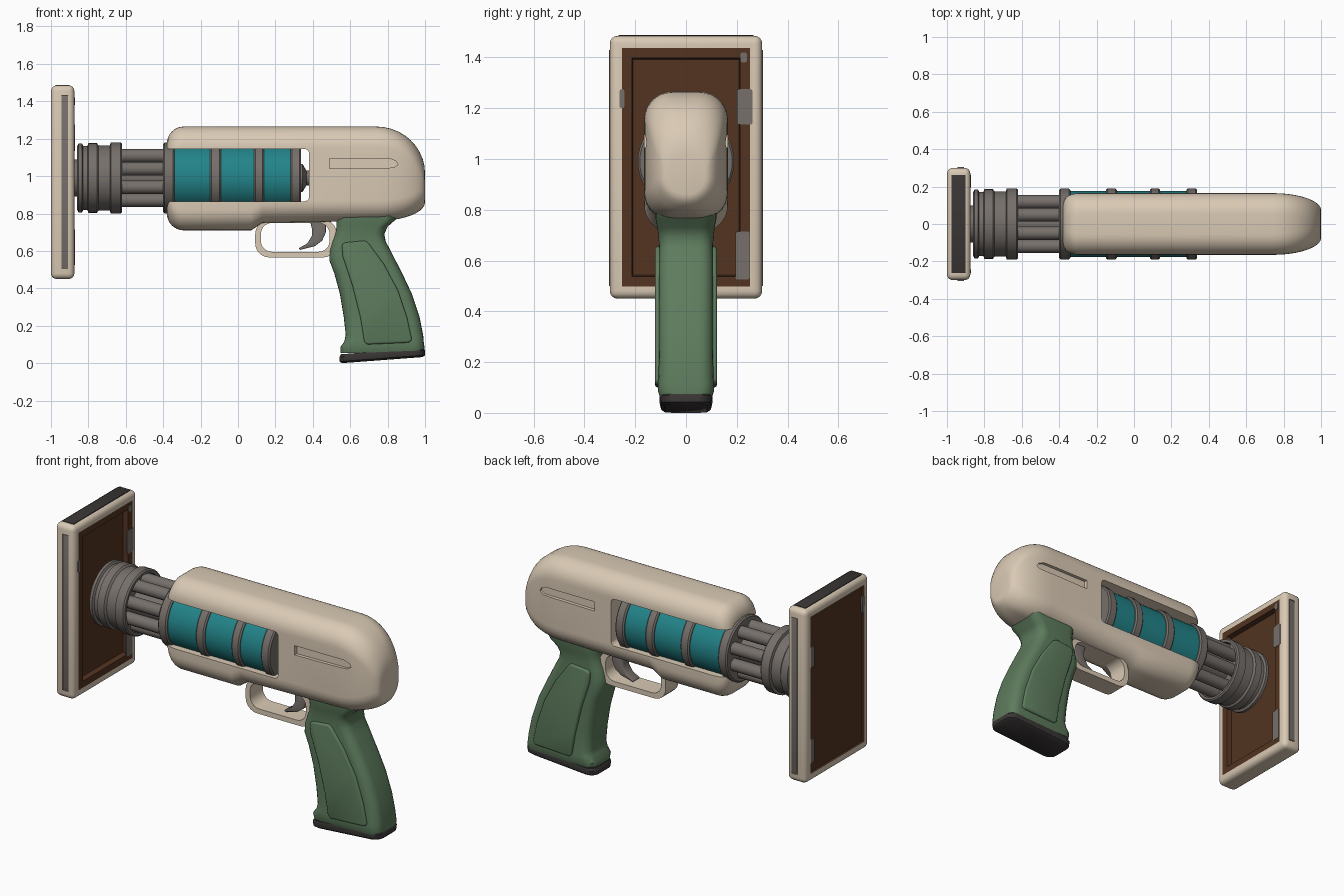
import bpy, bmesh
from math import sin, cos, pi, radians

if "Cube" in bpy.data.objects:
    bpy.data.objects.remove(bpy.data.objects["Cube"], do_unlink=True)


def material(name, rgb):
    m = bpy.data.materials.new(name)
    m.use_nodes = True
    m.diffuse_color = (*rgb, 1)
    m.node_tree.nodes["Principled BSDF"].inputs["Base Color"].default_value = (*rgb, 1)
    return m


CREAM = material("cream", (0.70, 0.59, 0.46))
METAL = material("grey_metal", (0.18, 0.16, 0.145))
TEAL = material("teal", (0.016, 0.23, 0.25))
GREEN = material("green", (0.11, 0.20, 0.11))
BROWN = material("brown", (0.085, 0.034, 0.015))
CHARCOAL = material("charcoal", (0.042, 0.036, 0.036))
AXIS_Z = 0.99


def finish(name, bm, mats, bevel=0):
    bmesh.ops.recalc_face_normals(bm, faces=bm.faces)
    mesh = bpy.data.meshes.new(name)
    bm.to_mesh(mesh)
    bm.free()
    ob = bpy.data.objects.new(name, mesh)
    bpy.context.collection.objects.link(ob)
    for m in mats:
        mesh.materials.append(m)
    if bevel:
        mod = ob.modifiers.new("bevel", 'BEVEL')
        mod.width, mod.segments, mod.limit_method = bevel, 3, 'ANGLE'
        mod.angle_limit = radians(40)
        apply(ob, mod)
    smooth(ob)
    return ob


def activate(ob):
    bpy.ops.object.select_all(action='DESELECT')
    ob.select_set(True)
    bpy.context.view_layer.objects.active = ob


def apply(ob, mod):
    activate(ob)
    bpy.ops.object.modifier_apply(modifier=mod.name)


def smooth(ob):
    activate(ob)
    bpy.ops.object.shade_smooth_by_angle(angle=radians(38))


def round_rect(u0, u1, v0, v1, r, n=5):
    pts = []
    corners = [(u1 - r, v1 - r), (u0 + r, v1 - r), (u0 + r, v0 + r), (u1 - r, v0 + r)]
    for q, (cu, cv) in enumerate(corners):
        for k in range(n + 1):
            a = (q + k / n) * pi / 2
            pts.append((cu + r * cos(a), cv + r * sin(a)))
    return pts


def loft(name, rings, mat, closed=False, bevel=0):
    bm = bmesh.new()
    loops = [[bm.verts.new(p) for p in ring] for ring in rings]
    pairs = list(zip(loops, loops[1:] + loops[:1] if closed else loops[1:]))
    for a, b in pairs:
        for i in range(len(a)):
            j = (i + 1) % len(a)
            bm.faces.new((a[i], a[j], b[j], b[i]))
    if not closed:
        bm.faces.new(loops[0])
        bm.faces.new(loops[-1])
    return finish(name, bm, [mat], bevel)


def prism(name, outline, y0, y1, mat, bevel=0):
    return loft(name, [[(x, y, z) for x, z in outline] for y in (y0, y1)], mat, bevel=bevel)


def turned(name, profile, mat, cy=0, cz=AXIS_Z, n=40):
    return loft(name, [[(x, cy + r * cos(2 * pi * k / n), cz + r * sin(2 * pi * k / n))
                        for k in range(n)] for x, r in profile], mat)


def ring_profile(x0, x1, r, c=0.008):
    return [(x0, r - c), (x0 + c, r), (x1 - c, r), (x1, r - c)]


def plate(name, x0, x1, y0, y1, z0, z1, mat):
    return loft(name, [[(x, y, z) for y, z in round_rect(y0, y1, z0, z1, 0.008, 2)]
                       for x in (x0, x1)], mat)


# Body shell: rounded sections swept along x, with domed ends
stations = []
for k in range(8, -1, -1):
    a = k / 8 * pi / 2
    s = 1 - cos(a)
    stations.append((-0.29 - 0.09 * sin(a), 0.71 + 0.09 * s, 1.265 - 0.09 * s, 0.165 - 0.05 * s))
stations += [(0.07, 0.71, 1.265, 0.165), (0.13, 0.75, 1.265, 0.165)]
for k in range(11):
    a = k / 10 * pi / 2
    s = 1 - cos(a)
    stations.append((0.74 + 0.26 * sin(a), 0.76 + 0.1 * s, 1.265 - 0.25 * s, 0.165 - 0.09 * s))
body = loft("body_shell", [[(x, y, z) for y, z in round_rect(-w, w, lo, hi, min(0.11, w * 0.95, (hi - lo) * 0.45), 8)]
                           for x, lo, hi, w in stations], CREAM)

# Side window and grooves cut out of the shell
groove = [(0.49, 1.04), (0.83, 1.045), (0.855, 1.06), (0.845, 1.08), (0.81, 1.095), (0.49, 1.095)]
cutters = [prism("window_cutter", round_rect(-0.6, 0.38, 0.865, 1.145, 0.025), -0.4, 0.4, CREAM),
           prism("groove_cutter_a", groove, -0.4, -0.145, CREAM),
           prism("groove_cutter_b", groove, 0.145, 0.4, CREAM)]
for c in cutters:
    mod = body.modifiers.new("cut", 'BOOLEAN')
    mod.operation, mod.solver, mod.object = 'DIFFERENCE', 'EXACT', c
    apply(body, mod)
    bpy.data.objects.remove(c, do_unlink=True)
smooth(body)

# Chamber and its bands
turned("teal_chamber", [(-0.36, 0.177), (0.30, 0.177)], TEAL)
for i, (x0, x1) in enumerate([(-0.40, -0.34), (-0.15, -0.092), (0.085, 0.14), (0.28, 0.338)]):
    turned(f"chamber_band_{i + 1}", ring_profile(x0, x1, 0.19), METAL)
turned("core_shaft", [(-0.66, 0.075), (0.345, 0.075), (0.365, 0.04), (0.42, 0.04)], METAL)

# Barrel rods
for i in range(8):
    a = (i + 0.5) * pi / 4
    turned(f"barrel_rod_{i + 1}", [(-0.68, 0.036), (-0.36, 0.036)], METAL,
           0.128 * cos(a), AXIS_Z + 0.128 * sin(a), 16)

# Muzzle: stepped rings, hollow at the rod end, with a stub holding the panel
turned("muzzle", [(-0.93, 0.10), (-0.86, 0.10), (-0.86, 0.17), (-0.852, 0.185), (-0.835, 0.185),
                  (-0.828, 0.172), (-0.805, 0.172), (-0.80, 0.186), (-0.755, 0.186), (-0.745, 0.175),
                  (-0.685, 0.175), (-0.68, 0.19), (-0.628, 0.19), (-0.62, 0.182), (-0.62, 0.168),
                  (-0.65, 0.165), (-0.65, 0.08)], METAL)

# Front panel: bevelled slab with a recessed inner face and a flat outer face
bm = bmesh.new()
bmesh.ops.create_cube(bm, size=1)
for v in bm.verts:
    v.co.x = -0.9375 + v.co.x * 0.125
    v.co.y *= 0.60
    v.co.z = 0.9675 + v.co.z * 1.035
bmesh.ops.bevel(bm, geom=bm.edges[:], offset=0.03, segments=4, profile=0.5, affect='EDGES')
bm.normal_update()
inner = max(bm.faces, key=lambda f: f.normal.x * f.calc_area())
outer = min(bm.faces, key=lambda f: f.normal.x * f.calc_area())


def inset(face, width, depth):
    new = bmesh.ops.inset_region(bm, faces=[face], thickness=width, depth=depth)["faces"]
    return new


inset(inner, 0.025, 0)
for f in inset(inner, 0.055, 0) + inset(inner, 0.008, -0.03) + [inner]:
    f.material_index = 1
inset(outer, 0.03, 0)
for f in inset(outer, 0.005, -0.008) + [outer]:
    f.material_index = 1
finish("panel", bm, [CREAM, BROWN])

# Panel trim strips and worn clips
plate("panel_top_strip", -0.975, -0.90, -0.265, 0.265, 1.48, 1.487, CHARCOAL)
for side, name in ((-1, "right"), (1, "left")):
    y0, y1 = sorted((side * 0.296, side * 0.302))
    plate(f"panel_{name}_strip", -0.945, -0.908, y0, y1, 0.50, 1.43, METAL)
for i, (y0, y1, z0, z1) in enumerate([(0.20, 0.262, 1.135, 1.275), (0.195, 0.25, 0.525, 0.715),
                                      (-0.262, -0.243, 1.20, 1.275), (0.215, 0.24, 1.38, 1.42)]):
    plate(f"inner_clip_{i + 1}", -0.878, -0.872, y0, y1, z0, z1, METAL)
for i, (y0, y1, z0, z1) in enumerate([(0.215, 0.26, 1.13, 1.25), (0.215, 0.26, 0.56, 0.70),
                                      (-0.26, -0.235, 1.27, 1.37)]):
    plate(f"outer_clip_{i + 1}", -1.0, -0.991, y0, y1, z0, z1, METAL)

# Trigger guard: closed loop with a rectangular section
big = round_rect(0.092, 0.53, 0.565, 0.765, 0.075)
small = round_rect(0.122, 0.49, 0.595, 0.75, 0.06)
loft("trigger_guard", [[(x, y, z) for x, z in ring] for ring, y in
                       ((big, -0.06), (big, 0.06), (small, 0.06), (small, -0.06))], CREAM, closed=True)

# Trigger
prism("trigger", [(0.38, 0.78), (0.47, 0.78), (0.47, 0.70), (0.45, 0.655), (0.41, 0.625), (0.33, 0.605),
                  (0.325, 0.615), (0.37, 0.64), (0.395, 0.68), (0.395, 0.72)], -0.03, 0.03, METAL, 0.005)

# Grip: rounded sections swept upward (height, front edge, back edge, half width)
grip = [(0.055, 0.547, 0.995, 0.10), (0.085, 0.547, 0.997, 0.11), (0.115, 0.568, 0.993, 0.11),
        (0.15, 0.576, 0.99, 0.108), (0.25, 0.565, 0.97, 0.106), (0.37, 0.545, 0.93, 0.106),
        (0.48, 0.515, 0.878, 0.106), (0.55, 0.488, 0.842, 0.106), (0.60, 0.49, 0.817, 0.106),
        (0.65, 0.505, 0.79, 0.106), (0.69, 0.52, 0.782, 0.108), (0.73, 0.527, 0.80, 0.113),
        (0.765, 0.527, 0.84, 0.12), (0.80, 0.527, 0.86, 0.12)]
loft("grip", [[(x, y, z) for x, y in round_rect(x0, x1, -w, w, 0.055)] for z, x0, x1, w in grip], GREEN)

# Raised grip side panels
cheek = [(0.555, 0.635), (0.575, 0.645), (0.675, 0.655), (0.695, 0.645), (0.78, 0.53), (0.855, 0.39),
         (0.905, 0.24), (0.93, 0.125), (0.915, 0.11), (0.69, 0.10), (0.675, 0.115), (0.655, 0.24),
         (0.61, 0.42), (0.56, 0.57)]
prism("grip_panel_right", cheek, -0.122, -0.09, GREEN, 0.01)
prism("grip_panel_left", cheek, 0.09, 0.122, GREEN, 0.01)

# Slanted foot of the grip
foot = [(0.0, 0.012, 0.085), (0.01, 0.0, 0.098), (0.036, 0.0, 0.104), (0.048, 0.008, 0.1)]
loft("grip_foot", [[(x, y, z + 0.075 * (x - 0.555)) for x, y in round_rect(0.543 + d, 1.0 - d, -w, w, 0.05)]
                   for z, d, w in foot], CHARCOAL)
